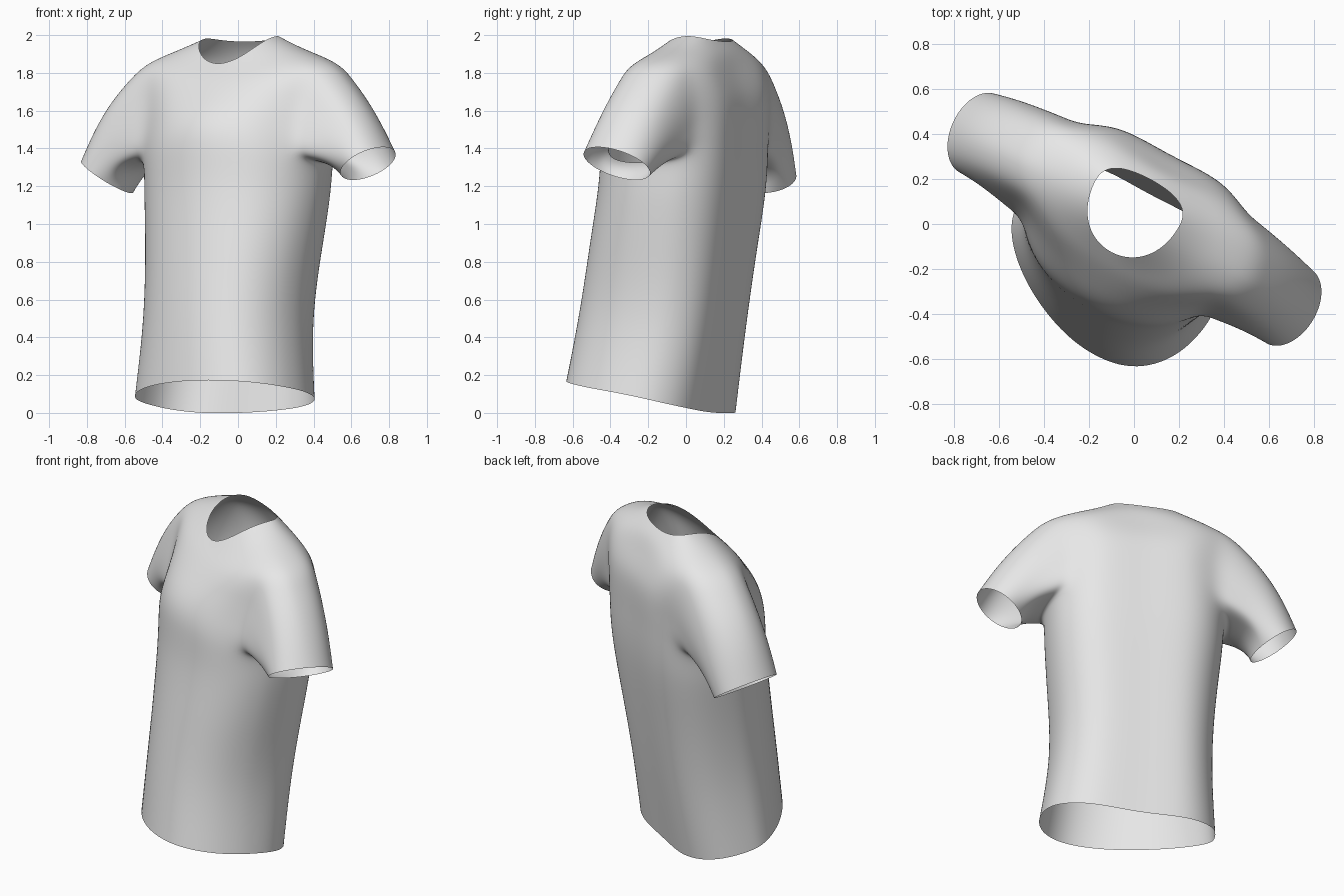
import bpy, bmesh, math
from mathutils import Vector, Matrix

cube = bpy.data.objects.get("Cube")
if cube:
    bpy.data.objects.remove(cube, do_unlink=True)

COLS = 16          # columns round the torso: 0 = left side, 4 = back, 12 = front
SWELL = 1.025      # makes up for the shrink of subdivision
TURN = Matrix.Rotation(math.radians(-28), 4, 'Z')

# Torso rows, hem to neck:
# centre x, centre y, half width, front depth, back depth, side z, front z, back z, side tilt
ROWS = [
    (0.00, -0.17, 0.49, 0.40, 0.355, 0.085, 0.174, 0.00, 0.05),
    (-0.01, -0.12, 0.44, 0.41, 0.385, 0.50, 0.55, 0.46, 0.03),
    (0.00, -0.06, 0.47, 0.42, 0.39, 0.90, 0.93, 0.88, 0),
    (0.00, -0.01, 0.50, 0.43, 0.385, 1.18, 1.24, 1.20, 0),
    (0.00, 0.00, 0.50, 0.44, 0.38, 1.33, 1.46, 1.45, 0),
    (0.00, 0.02, 0.48, 0.42, 0.365, 1.50, 1.57, 1.57, 0),
    (0.00, 0.04, 0.50, 0.37, 0.34, 1.67, 1.66, 1.69, 0),
    (0.00, 0.05, 0.54, 0.30, 0.28, 1.86, 1.75, 1.81, 0),
    (-0.02, 0.07, 0.34, 0.27, 0.19, 1.93, 1.80, 1.91, 0),
    (-0.03, 0.09, 0.21, 0.25, 0.12, 1.99, 1.84, 1.965, 0.03),
]
ARM_LOW, ARM_TOP = 4, 7
NECK_ROWS = 8


def power(value, p):
    return math.copysign(abs(value) ** p, value)


def torso_point(r, col):
    cx, cy, a, front, back, zs, zf, zb, tilt = ROWS[r]
    t = 2 * math.pi * col / COLS
    # Draw the columns in towards the armholes, more on the chest than the back
    pull = 0.1 if col <= 8 or r >= NECK_ROWS else 0.26
    t -= pull * math.sin(2 * t)
    c, s = math.cos(t), math.sin(t)
    p = 0.8 if s > 0 else 0.95           # the back is flatter than the chest
    depth, z_mid = (back, zb) if s > 0 else (front, zf)
    x = a * power(c, p) * SWELL
    y = depth * power(s, p) * SWELL
    if col == 4 and r < NECK_ROWS:
        y -= 0.05                        # hollow along the spine
    if s < 0:
        y += max(0, 0.13 - 0.04 * r) * (c + 0.2) * s    # the front hangs to the left
    slope = abs(s) if r < 2 else s * s   # the hem is cut flat
    return Vector((cx + x, cy + y, zs + (z_mid - zs) * slope + tilt * x))


bm = bmesh.new()
grid = [[bm.verts.new(torso_point(r, k)) for k in range(COLS)] for r in range(len(ROWS))]


def in_armhole(r, k):
    return ARM_LOW <= r < ARM_TOP and k in (14, 15, 0, 1, 6, 7, 8, 9)


# Torso faces, leaving the armholes open
for r in range(len(ROWS) - 1):
    for k in range(COLS):
        if not in_armhole(r, k):
            n = (k + 1) % COLS
            bm.faces.new((grid[r][k], grid[r][n], grid[r + 1][n], grid[r + 1][k]))


def add_sleeve(side, centre, bulge):
    # Armhole loop from the armpit, up the front, over the shoulder, down the back
    steps = [(ARM_LOW, 0), (ARM_LOW, -1)]
    steps += [(r, -2) for r in range(ARM_LOW, ARM_TOP + 1)]
    steps += [(ARM_TOP, -1), (ARM_TOP, 0), (ARM_TOP, 1)]
    steps += [(r, 2) for r in range(ARM_TOP, ARM_LOW - 1, -1)] + [(ARM_LOW, 1)]
    loop = [grid[r][k % COLS if side > 0 else (8 - k) % COLS] for r, k in steps]
    # Cuff ellipse, square to the arm
    centre = Vector(centre)
    arm = Vector((side * 0.55, -0.12, -0.82)).normalized()
    over = Vector((side * 0.81, 0.1, 0.58))
    over = (over - arm * over.dot(arm)).normalized()
    front = arm.cross(over) * side
    if front.y > 0:
        front = -front
    count = len(loop)
    start = [v.co.copy() for v in loop]
    previous = loop
    for f in (0.2, 0.45, 0.72, 1.0):
        ring = []
        for i in range(count):
            t = 2 * math.pi * i / count
            end = centre - over * (0.155 * math.cos(t)) + front * (0.2 * math.sin(t))
            co = start[i].lerp(end, f) + over * (bulge * math.sin(math.pi * f))
            ring.append(bm.verts.new(co))
        for i in range(count):
            j = (i + 1) % count
            bm.faces.new((previous[i], previous[j], ring[j], ring[i]))
        previous = ring


add_sleeve(1, (0.78, 0.0, 1.32), 0.025)
add_sleeve(-1, (-0.80, 0.03, 1.25), 0.05)

bmesh.ops.recalc_face_normals(bm, faces=bm.faces[:])
bm.transform(TURN)
mesh = bpy.data.meshes.new("shirt")
bm.to_mesh(mesh)
bm.free()

fabric = bpy.data.materials.new("light grey fabric")
fabric.use_nodes = True
colour = (0.8, 0.8, 0.8, 1)
fabric.diffuse_color = colour
fabric.node_tree.nodes["Principled BSDF"].inputs["Base Color"].default_value = colour
mesh.materials.append(fabric)

shirt = bpy.data.objects.new("shirt", mesh)
bpy.context.collection.objects.link(shirt)
for face in mesh.polygons:
    face.use_smooth = True
smooth = shirt.modifiers.new("smooth cloth", 'SUBSURF')
smooth.levels = smooth.render_levels = 3
